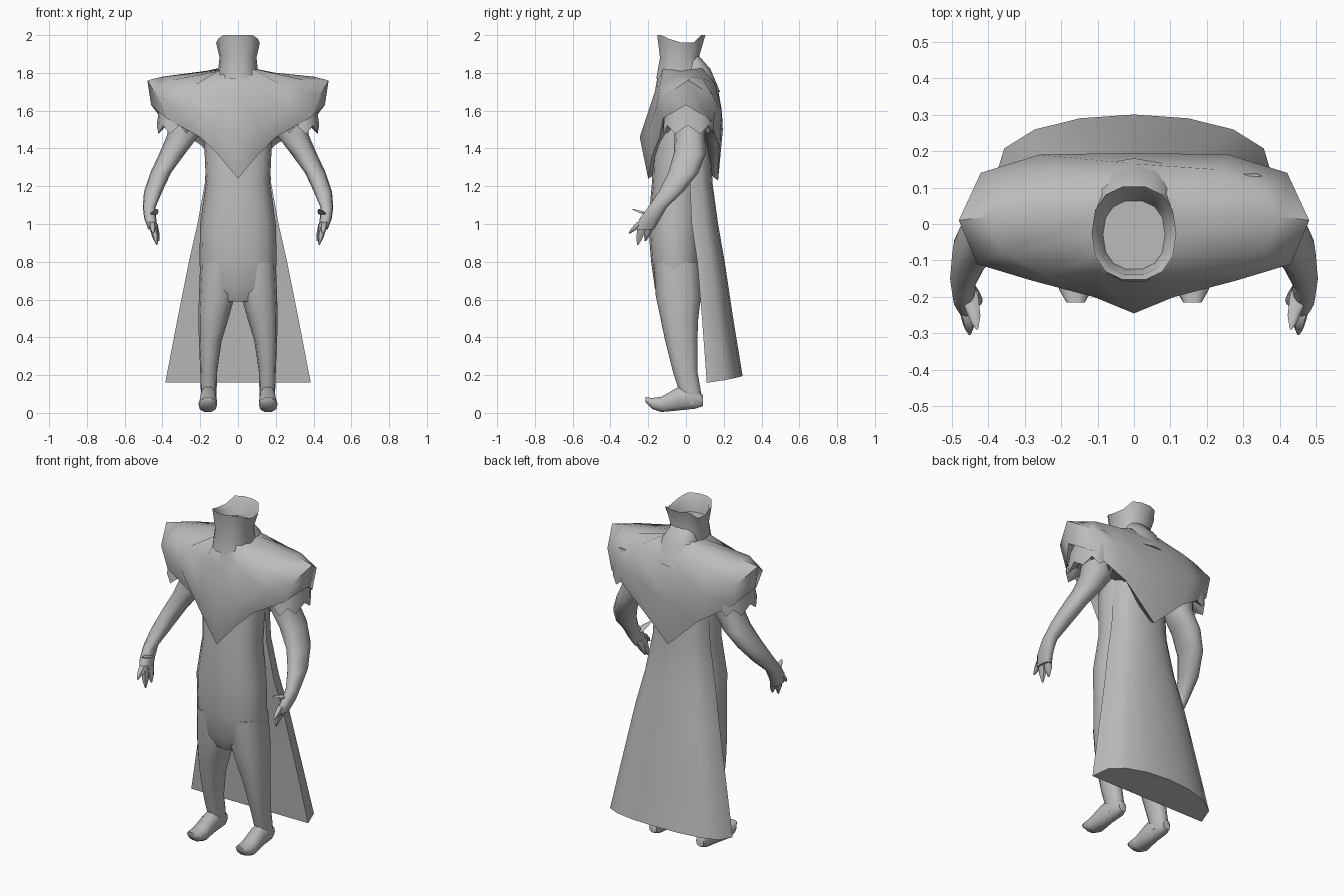
import bpy, bmesh
from math import sin, cos, pi, copysign
from mathutils import Vector

cube = bpy.data.objects.get("Cube")
if cube:
    bpy.data.objects.remove(cube, do_unlink=True)

grey = bpy.data.materials.new("plain_grey")
grey.use_nodes = True
grey.diffuse_color = (0.5, 0.5, 0.5, 1)
grey.node_tree.nodes["Principled BSDF"].inputs["Base Color"].default_value = grey.diffuse_color


def skin(name, rings, mirror=False, smooth=55):
    """Bridge closed rings of points into one capped, smooth-shaded surface."""
    bm = bmesh.new()
    loops = [[bm.verts.new(p) for p in ring] for ring in rings]
    count = len(loops[0])
    for low, high in zip(loops, loops[1:]):
        for i in range(count):
            j = (i + 1) % count
            bm.faces.new((low[i], low[j], high[j], high[i]))
    for end in (loops[0], loops[-1]):
        bm.faces.new(end)
    bmesh.ops.recalc_face_normals(bm, faces=bm.faces)
    mesh = bpy.data.meshes.new(name)
    bm.to_mesh(mesh)
    bm.free()
    mesh.materials.append(grey)
    obj = bpy.data.objects.new(name, mesh)
    bpy.context.collection.objects.link(obj)
    if mirror:
        obj.modifiers.new("Mirror", 'MIRROR').use_mirror_merge = False
    bpy.ops.object.select_all(action='DESELECT')
    obj.select_set(True)
    bpy.context.view_layer.objects.active = obj
    bpy.ops.object.shade_smooth_by_angle(angle=smooth * pi / 180)
    return obj


def oval(x, y, z, a, b, sides=12, along='z', power=0.85):
    """Slightly squared oval ring around a centre, lying across the given axis."""
    ring = []
    for i in range(sides):
        t = 2 * pi * i / sides
        u = a * copysign(abs(cos(t)) ** power, cos(t))
        v = b * copysign(abs(sin(t)) ** power, sin(t))
        ring.append(Vector((x + u, y + v, z) if along == 'z' else (x + u, y, z + v)))
    return ring


def tube(name, stations, mirror=False, **kw):
    return skin(name, [oval(*s, **kw) for s in stations], mirror)


# Torso and hips
tube("torso", [
    (0, -.03, 1.75, .15, .1), (0, -.04, 1.45, .18, .13), (0, -.05, 1.22, .17, .13),
    (0, -.06, 1.0, .2, .14), (0, -.055, .8, .205, .13), (0, -.045, .66, .19, .12),
    (0, -.04, .59, .12, .09)], sides=16)

# Legs
tube("leg", [
    (.1, -.05, .8, .1, .12), (.112, -.04, .62, .095, .12), (.13, -.035, .5, .08, .1),
    (.147, -.025, .38, .06, .085), (.155, -.005, .22, .045, .065),
    (.155, .02, .12, .042, .058), (.155, .03, .05, .04, .05)], True)

# Feet with turned-up toes
tube("foot", [
    (.155, .09, .065, .025, .03), (.155, .05, .075, .042, .055),
    (.157, -.04, .075, .044, .065), (.16, -.13, .045, .05, .042),
    (.16, -.18, .05, .045, .03), (.16, -.215, .07, .025, .014)],
    True, sides=10, along='y')

# Arms
tube("arm", [
    (.27, .03, 1.62, .08, .09), (.29, .02, 1.47, .085, .08), (.35, .02, 1.37, .068, .085),
    (.41, -.015, 1.27, .055, .08), (.45, -.08, 1.17, .048, .065),
    (.47, -.15, 1.09, .034, .05), (.465, -.19, 1.03, .032, .055),
    (.45, -.22, .97, .024, .05)], True)

# Fingers and thumb
fingers = {"thumb": ((.45, -.2, 1.05), (.43, -.285, 1.08)),
           "front_finger": ((.455, -.235, 1.01), (.45, -.3, .95)),
           "middle_finger": ((.45, -.23, 1.0), (.43, -.255, .89)),
           "rear_finger": ((.45, -.19, 1.0), (.42, -.215, .91))}
for name, (base, tip) in fingers.items():
    tube(name, [(*base, .024, .028), (*Vector(base).lerp(Vector(tip), .6), .017, .02),
                (*tip, .004, .005)], True, sides=6)

# Ragged puffed sleeves below the shoulder cape
sleeve = [oval(*s, sides=14) for s in [
    (.31, .02, 1.7, .1, .12), (.32, .02, 1.6, .1, .135), (.335, .01, 1.5, .095, .135),
    (.31, .01, 1.54, .07, .08)]]
for i, p in enumerate(sleeve[2]):
    p.z += .022 * (-1) ** i
skin("puff_sleeve", sleeve, True, 40)

# Shoulder cape: columns run from neck to hem, front centre round to back centre
columns = [
    [(0, -.14, 1.84), (0, -.165, 1.7), (0, -.245, 1.46), (0, -.2, 1.24)],
    [(.06, -.12, 1.83), (.1, -.155, 1.71), (.11, -.2, 1.5), (.1, -.18, 1.36)],
    [(.09, -.08, 1.82), (.24, -.14, 1.73), (.28, -.155, 1.62), (.2, -.14, 1.46)],
    [(.1, -.03, 1.81), (.36, -.08, 1.76), (.43, -.11, 1.68), (.38, -.12, 1.56)],
    [(.11, .02, 1.81), (.4, .02, 1.78), (.48, .01, 1.76), (.46, 0, 1.63)],
    [(.1, .05, 1.82), (.35, .09, 1.77), (.42, .14, 1.68), (.4, .13, 1.55)],
    [(.08, .08, 1.83), (.22, .15, 1.75), (.26, .19, 1.6), (.2, .17, 1.42)],
    [(0, .09, 1.85), (0, .165, 1.74), (0, .195, 1.5), (0, .17, 1.23)]]
columns += [[(-x, y, z) for x, y, z in col] for col in columns[-2:0:-1]]
rows = [list(row) for row in zip(*columns)]
rows.append([(x * .7, y * .6, z + .05) for x, y, z in rows[-1]])
skin("shoulder_cape", rows)

# Flared collar with a notched rim and a hollow top
collar = [oval(*s, sides=14) for s in [
    (0, -.03, 1.77, .11, .13), (0, -.035, 1.88, .098, .105), (0, -.025, 1.98, .116, .13),
    (0, -.025, 1.96, .1, .115), (0, -.03, 1.9, .085, .095)]]
for ring in collar[2:4]:
    for p in ring:
        p.z += .02 if abs(p.y + .025) > .09 else -.02 * (p.y > -.03)
skin("collar", collar)

# Collar slope running into the upper back
tube("upper_back", [(0, .02, 1.9, .06, .04), (0, .05, 1.82, .1, .08), (0, .08, 1.7, .13, .1)])


# Long cape: flat front sheet and bowed back
def cape_ring(z, width, front, back):
    steps = [pi * i / 8 for i in range(9)]
    return [(width * cos(t), front + (back - front) * sin(t) ** .7,
             z + .035 * sin(t) * (z < .2)) for t in steps]


skin("long_cape", [cape_ring(*s) for s in [
    (1.5, .16, .02, .13), (1.22, .175, .02, .14), (1.0, .215, .03, .17), (.8, .26, .06, .205),
    (.5, .32, .085, .25), (.16, .385, .11, .3)]], smooth=50)
